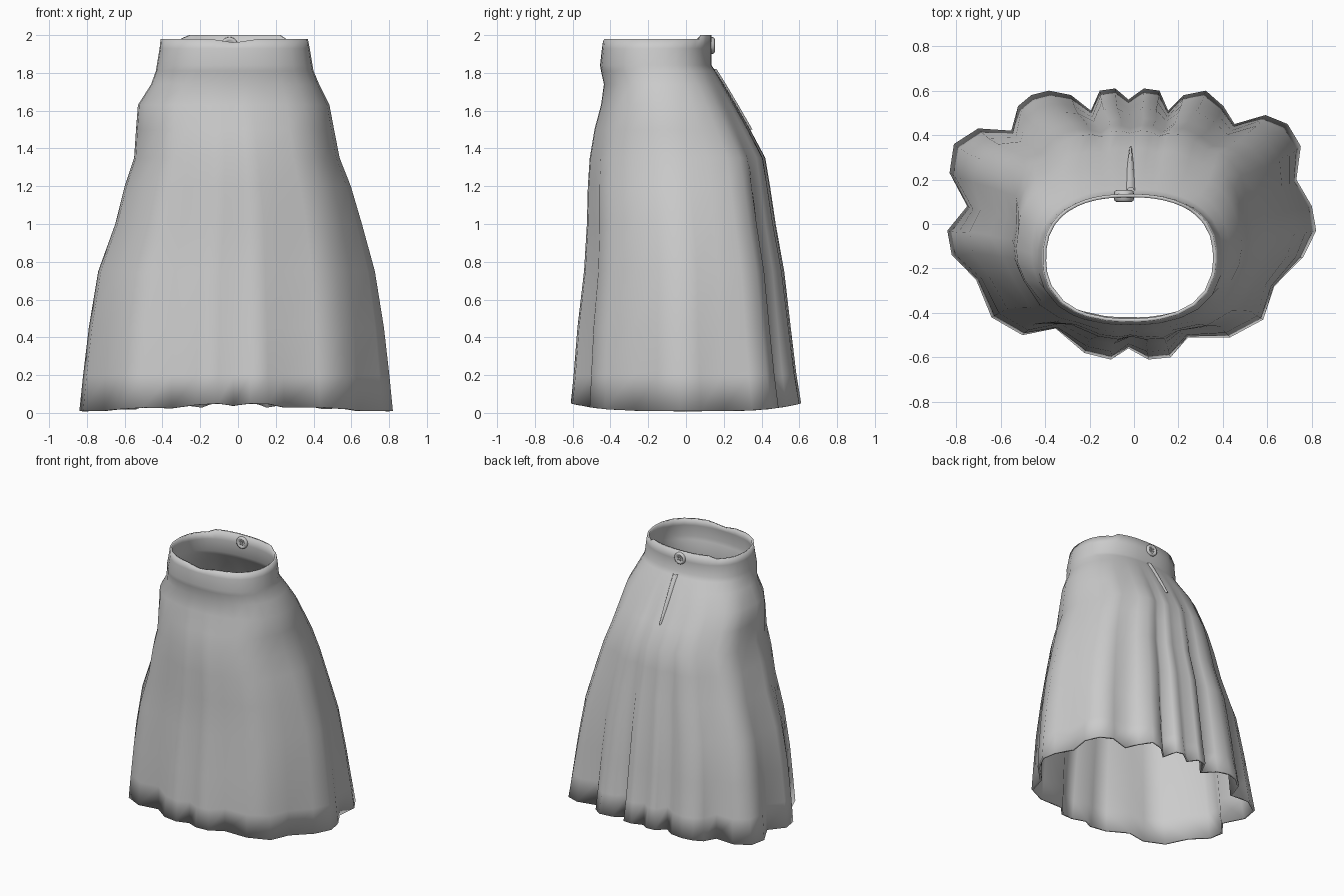
import bpy, math
from mathutils import Vector

if "Cube" in bpy.data.objects:
    bpy.data.objects.remove(bpy.data.objects["Cube"], do_unlink=True)


def make_material(name, colour):
    mat = bpy.data.materials.new(name)
    mat.use_nodes = True
    mat.diffuse_color = colour
    mat.node_tree.nodes["Principled BSDF"].inputs["Base Color"].default_value = colour
    return mat


cloth = make_material("grey cloth", (0.6, 0.6, 0.6, 1))


def make_object(name, verts, faces):
    mesh = bpy.data.meshes.new(name)
    mesh.from_pydata(verts, [], faces)
    mesh.materials.append(cloth)
    mesh.polygons.foreach_set("use_smooth", [True] * len(mesh.polygons))
    obj = bpy.data.objects.new(name, mesh)
    bpy.context.collection.objects.link(obj)
    return obj


def grid_faces(rows, cols, closed=True):
    faces = []
    for r in range(rows - 1):
        for c in range(cols if closed else cols - 1):
            d = (c + 1) % cols
            faces.append((r * cols + c, r * cols + d, (r + 1) * cols + d, (r + 1) * cols + c))
    return faces


# Scalloped hem outline, counter-clockwise, in hundredths
HEM = [(83, -3), (81, 8), (74, 20), (76, 35), (70, 45), (60, 49), (46, 45), (41, 53),
       (33, 60), (23, 58), (16, 51), (12, 60), (5, 61), (-2, 56), (-8, 61), (-15, 60),
       (-19, 51), (-28, 58), (-38, 60), (-46, 58), (-52, 53), (-55, 42), (-70, 43),
       (-81, 36), (-83, 23), (-75, 8), (-84, -3), (-82, -14), (-71, -25), (-64, -42),
       (-50, -50), (-35, -47), (-22, -58), (-10, -61), (-2, -56), (7, -61), (17, -60),
       (25, -51), (44, -51), (59, -43), (64, -28), (77, -15)]

# Height, right, left, front and back limits of each ring
LEVELS = [(0, -.84, .83, -.61, .61), (.2, -.82, .81, -.595, .585),
          (.45, -.79, .78, -.575, .555), (.75, -.74, .73, -.54, .52),
          (1, -.65, .66, -.525, .475), (1.2, -.6, .6, -.52, .445),
          (1.35, -.55, .54, -.51, .42), (1.5, -.54, .51, -.485, .34),
          (1.63, -.53, .485, -.45, .265), (1.74, -.46, .43, -.435, .2),
          (1.81, -.435, .4, -.45, .155), (1.84, -.43, .395, -.455, .135),
          (1.93, -.415, .38, -.445, .135), (2, -.41, .37, -.44, .135)]


def skirt_point(point, level):
    """Blend a smooth rounded ring at the waist into the folds at the hem."""
    z, right, left, front, back = level
    u, v = point[0] / 84, point[1] / 61
    size = (abs(u) ** 2.4 + abs(v) ** 2.4) ** (1 / 2.4)
    fold = max(0, 1 - z / 1.8) ** 0.9
    a = u / size * (1 - fold) + u * fold
    b = v / size * (1 - fold) + v * fold
    if z == 0:
        z = .01 + .04 * v ** 4
    elif z == 2 and b < .8:
        z = 1.98 - .02 * max(0, 1 - abs(a) * 3) * (b < 0)
    return ((right + left) / 2 + a * (left - right) / 2,
            (front + back) / 2 + b * (back - front) / 2, z)


# Skirt shell with waistband and gathered folds
skirt = make_object("skirt", [skirt_point(p, lv) for lv in LEVELS for p in HEM],
                    grid_faces(len(LEVELS), len(HEM)))
shell = skirt.modifiers.new("cloth thickness", "SOLIDIFY")
shell.thickness = 0.015
shell.offset = -1

# Narrow fold covering the back opening
fold_verts = []
for z, y, width in [(1.82, .15, .022), (1.74, .2, .02), (1.63, .265, .016), (1.5, .34, .006)]:
    for side, lift in [(-1, -.005), (-.4, .012), (.4, .012), (1, -.005)]:
        fold_verts.append((-.015 + side * width, y + lift, z))
make_object("back_placket", fold_verts, grid_faces(4, 4, False))

# Button through the back of the waistband: a turned profile
CENTRE = Vector((-.045, .125, 1.945))
PROFILE = [(.001, -.018), (.026, -.018), (.034, -.026), (.043, -.02), (.046, 0),
           (.043, .022), (.034, .028), (.026, .02), (.001, .02)]
SIDES = 20
button_verts = []
for radius, depth in PROFILE:
    for i in range(SIDES):
        t = math.tau * i / SIDES
        button_verts.append(CENTRE + Vector((-radius * math.cos(t), depth, radius * math.sin(t))))
make_object("button", button_verts, grid_faces(len(PROFILE), SIDES))

# Four small thread knots on each face of the button
for side in (-1, 1):
    for i in range(4):
        t = math.tau * (i + .5) / 4
        spot = CENTRE + Vector((.013 * math.cos(t), side * .02, .013 * math.sin(t)))
        bpy.ops.mesh.primitive_uv_sphere_add(segments=8, ring_count=6, radius=.006, location=spot)
        knot = bpy.context.object
        knot.name = "button_thread"
        knot.data.materials.append(cloth)
        bpy.ops.object.shade_smooth()
